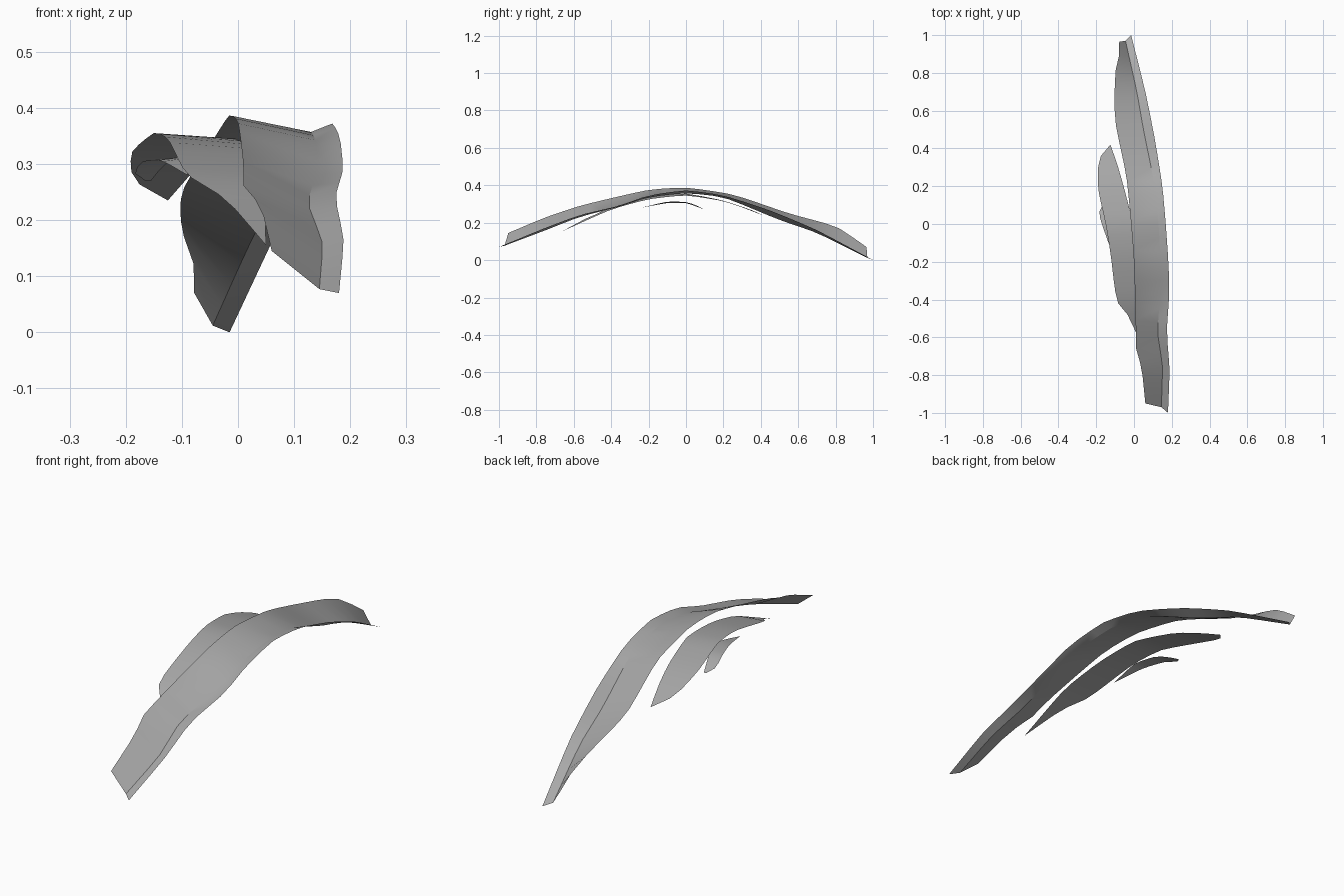
import bpy
import bmesh
from mathutils import Vector

cube = bpy.data.objects.get("Cube")
if cube:
    bpy.data.objects.remove(cube, do_unlink=True)


def make_material(name, colour):
    material = bpy.data.materials.new(name)
    material.use_nodes = True
    material.diffuse_color = colour
    shader = material.node_tree.nodes["Principled BSDF"]
    shader.inputs["Base Color"].default_value = colour
    return material


grey = make_material("plain grey", (.4, .4, .4, 1))


def sample(path, t):
    """Point at fraction t of the path's length along y, eased through its knots."""
    y = path[0][1] + t * (path[-1][1] - path[0][1])
    last = len(path) - 2
    i = 0
    while i < last and path[i + 1][1] < y:
        i += 1
    a, b = Vector(path[i]), Vector(path[i + 1])
    before = Vector(path[max(i - 1, 0)])
    after = Vector(path[min(i + 2, last + 1)])
    span = b.y - a.y
    u = (y - a.y) / span
    # Slopes against y keep the curve single valued along the strip
    slope_a = (b - before) / (b.y - before.y) * span
    slope_b = (after - a) / (after.y - a.y) * span
    hermite = a.lerp(b, u * u * (3 - 2 * u))
    hermite += slope_a * (u * (1 - u) ** 2) - slope_b * (u * u * (1 - u))
    point = hermite.lerp(a.lerp(b, u), .5)
    point.y = y
    return point


def loft_strip(name, rails, steps):
    """Thin open shell stretched between long rails, ordered left to right."""
    bm = bmesh.new()
    rows = []
    for step in range(steps + 1):
        t = step / steps
        rows.append([bm.verts.new(sample(rail, t)) for rail in rails])
    for near, far in zip(rows, rows[1:]):
        for k in range(len(rails) - 1):
            bm.faces.new((near[k], near[k + 1], far[k + 1], far[k]))
    bmesh.ops.remove_doubles(bm, verts=bm.verts, dist=.0005)
    mesh = bpy.data.meshes.new(name)
    bm.to_mesh(mesh)
    bm.free()
    mesh.materials.append(grey)
    strip = bpy.data.objects.new(name, mesh)
    bpy.context.collection.objects.link(strip)
    bpy.ops.object.select_all(action="DESELECT")
    strip.select_set(True)
    bpy.context.view_layer.objects.active = strip
    bpy.ops.object.shade_smooth_by_angle()
    return strip


# Large arched strip: free edge, fold line and turned-up lip
outer_edge = [
    (.06, -.95, .145), (.04, -.76, .225), (.01, -.66, .26), (.01, -.55, .295),
    (0, -.2, .375), (-.015, 0, .387), (-.04, .25, .35), (-.1, .55, .25),
    (-.1, .8, .18), (-.08, .88, .13), (-.078, .965, .07)]
fold = [
    (.145, -.97, .077), (.15, -.75, .16), (.125, -.57, .23), (.14, -.36, .285),
    (.14, -.2, .335), (.13, 0, .357), (.11, .2, .335), (.05, .5, .215),
    (.015, .7, .145), (-.045, .97, .012)]
lip = [
    (.18, -1, .07), (.188, -.77, .165), (.174, -.57, .24), (.187, -.36, .29),
    (.182, -.2, .345), (.168, 0, .372), (.15, .2, .345), (.11, .45, .265),
    (.06, .7, .16), (-.015, 1, 0)]
loft_strip("large_strip", [outer_edge, fold, lip], 26)

# Medium strip tucked below the large one
medium_left = [
    (.05, -.66, .155), (-.01, -.53, .225), (-.04, -.47, .25), (-.09, -.41, .28),
    (-.125, -.15, .345), (-.15, 0, .355), (-.19, .19, .32),
    (-.185, .345, .27), (-.125, .42, .235)]
medium_right = [
    (.05, -.66, .155), (.045, -.4, .27), (.02, -.2, .325), (-.005, 0, .345),
    (-.055, .2, .315), (-.09, .32, .275), (-.125, .42, .235)]
loft_strip("medium_strip", [medium_left, medium_right], 18)

# Small strip at the bottom of the stack
small_left = [
    (-.09, -.24, .28), (-.135, -.1, .305), (-.17, 0, .305),
    (-.185, .06, .285), (-.165, .1, .27)]
small_right = [
    (-.09, -.24, .28), (-.09, -.1, .312), (-.115, 0, .31),
    (-.135, .05, .295), (-.155, .1, .27)]
loft_strip("small_strip", [small_left, small_right], 10)
